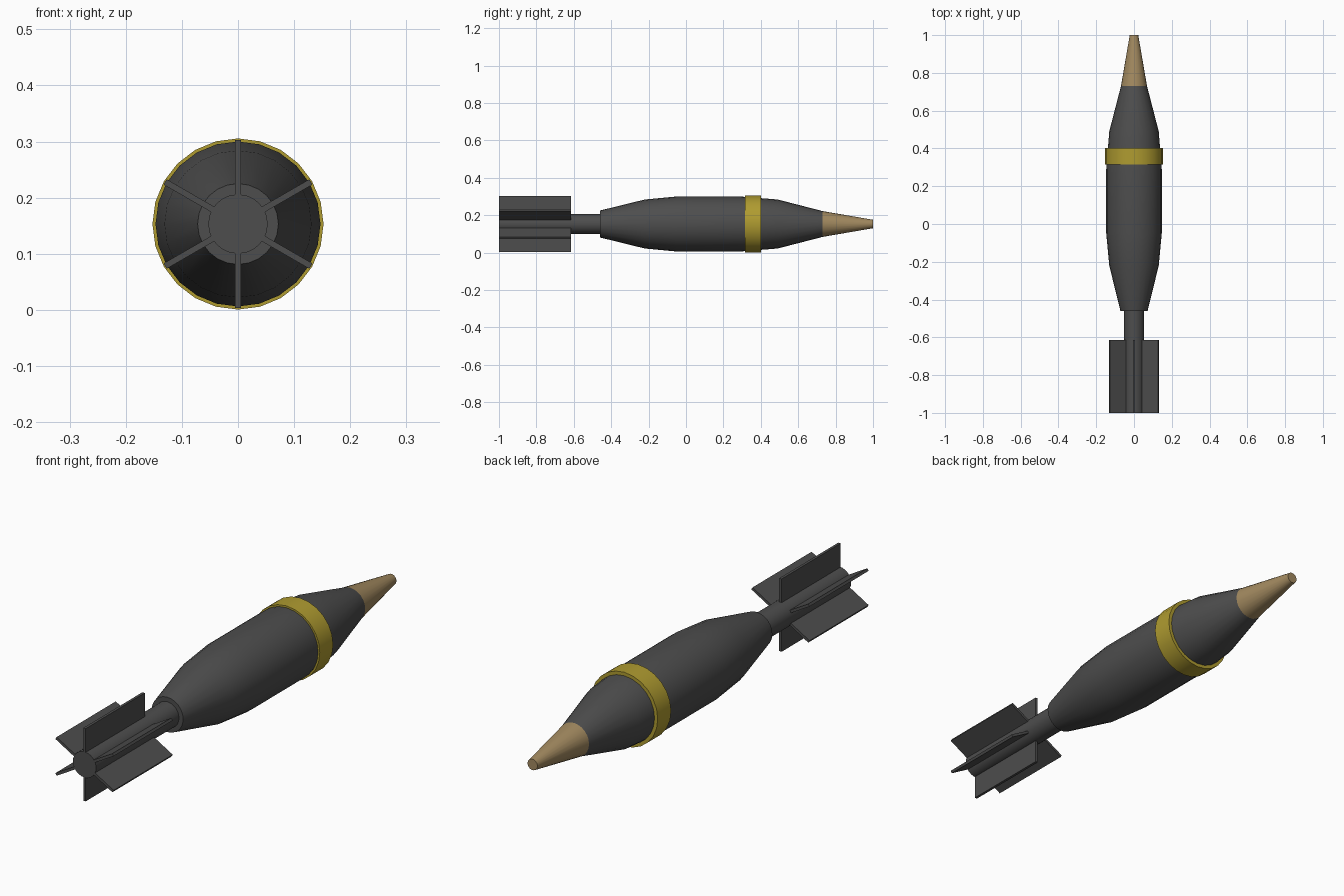
import bpy, bmesh, math
from mathutils import Matrix

if "Cube" in bpy.data.objects:
    bpy.data.objects.remove(bpy.data.objects["Cube"])

SIDES = 24
AXIS_Z = 0.153


def material(name, rgb):
    m = bpy.data.materials.new(name)
    m.diffuse_color = (*rgb, 1)
    m.use_nodes = True
    m.node_tree.nodes["Principled BSDF"].inputs["Base Color"].default_value = m.diffuse_color
    return m


GREY = material("dark grey", (0.075, 0.075, 0.075))
YELLOW = material("yellow", (0.43, 0.33, 0.03))
TAN = material("tan", (0.36, 0.25, 0.115))


def finish(bm, name, mat):
    bmesh.ops.recalc_face_normals(bm, faces=bm.faces[:])
    me = bpy.data.meshes.new(name)
    bm.to_mesh(me)
    bm.free()
    me.materials.append(mat)
    ob = bpy.data.objects.new(name, me)
    ob.location.z = AXIS_Z
    bpy.context.collection.objects.link(ob)
    bpy.ops.object.select_all(action='DESELECT')
    ob.select_set(True)
    bpy.context.view_layer.objects.active = ob
    bpy.ops.object.shade_smooth_by_angle(angle=math.radians(30))
    return ob


def lathe(name, profile, mat, closed=False):
    """Turn (y, radius) points around the y axis; cap the ends or close the loop."""
    bm = bmesh.new()
    rings = []
    for y, r in profile:
        rings.append([bm.verts.new((r * math.cos(a), y, r * math.sin(a)))
                      for a in (2 * math.pi * i / SIDES for i in range(SIDES))])
    pairs = list(zip(rings, rings[1:]))
    if closed:
        pairs.append((rings[-1], rings[0]))
    else:
        bm.faces.new(rings[0])
        bm.faces.new(rings[-1])
    for a, b in pairs:
        for i in range(SIDES):
            j = (i + 1) % SIDES
            bm.faces.new((a[i], a[j], b[j], b[i]))
    return finish(bm, name, mat)


# Main body, nose and tail tube
lathe("body", [(-0.46, 0.072), (-0.22, 0.131), (-0.05, 0.147), (0.29, 0.147),
               (0.49, 0.131), (0.73, 0.069)], GREY)
lathe("nose_fuse", [(0.73, 0.069), (1.0, 0.0225)], TAN)
lathe("tail_tube", [(-1.0, 0.053), (-0.45, 0.053)], GREY)

# Painted marking band standing just off the body
lathe("yellow_band", [(0.315, 0.142), (0.315, 0.1525), (0.402, 0.1525), (0.402, 0.136)],
      YELLOW, closed=True)

# Six flat tail fins
for k in range(6):
    bm = bmesh.new()
    bmesh.ops.create_cube(bm, size=1)
    bmesh.ops.scale(bm, vec=(0.011, 0.385, 0.105), verts=bm.verts)
    bmesh.ops.translate(bm, vec=(0, -0.8075, 0.0975), verts=bm.verts)
    bmesh.ops.rotate(bm, cent=(0, 0, 0), verts=bm.verts,
                     matrix=Matrix.Rotation(k * math.pi / 3, 3, 'Y'))
    finish(bm, f"tail_fin_{k + 1}", GREY)
